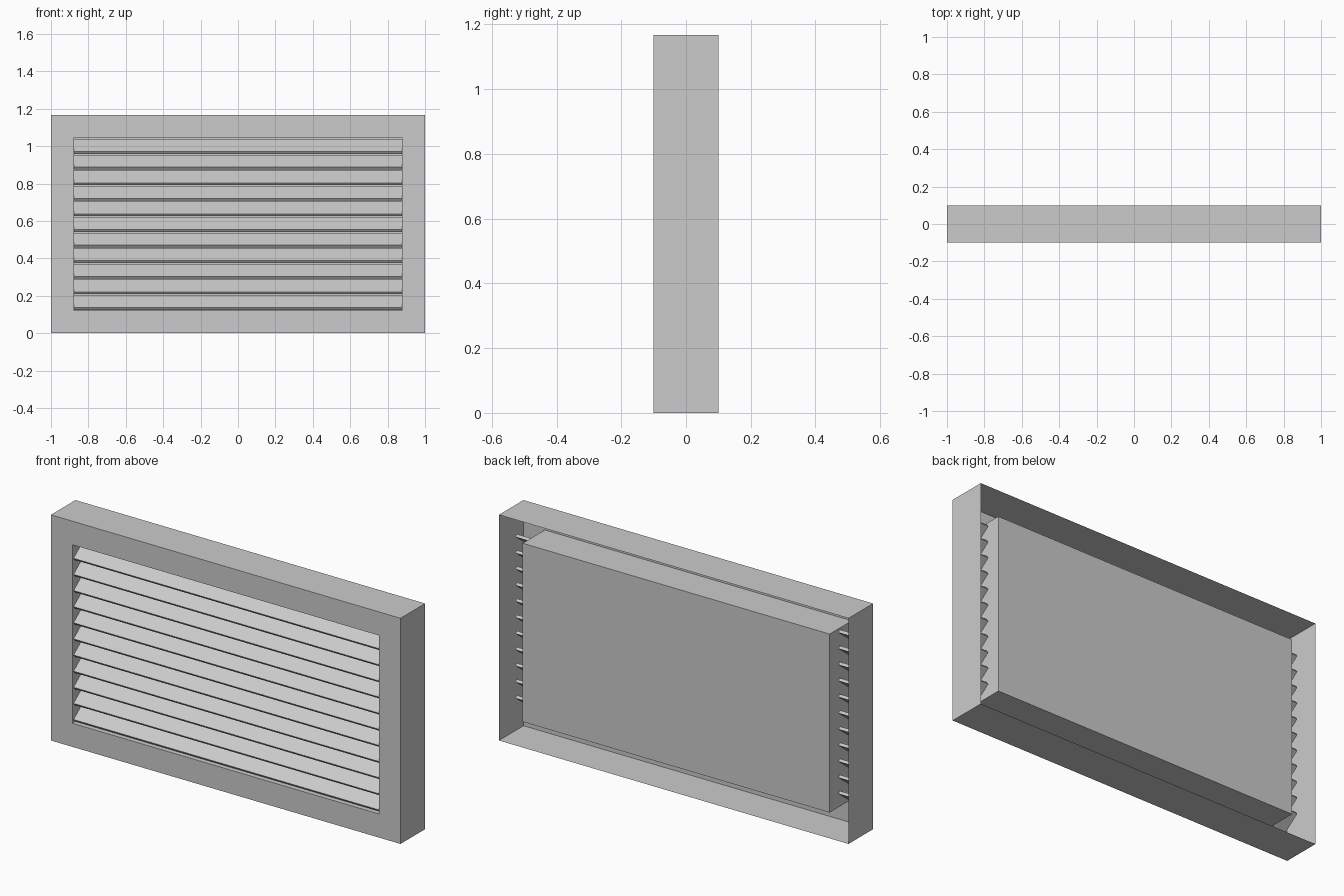
import bpy, bmesh, math
from mathutils import Matrix

if "Cube" in bpy.data.objects:
    bpy.data.objects.remove(bpy.data.objects["Cube"])

H = 1.167          # overall height
RIM = 0.122        # width of the face border
SLATS = 11


def finish(bm, name):
    mesh = bpy.data.meshes.new(name)
    bm.to_mesh(mesh)
    bm.free()
    ob = bpy.data.objects.new(name, mesh)
    bpy.context.collection.objects.link(ob)
    return ob


def rect(bm, inset, y):
    x, lo, hi = 1 - inset, inset, H - inset
    return [bm.verts.new(p) for p in ((-x, y, lo), (x, y, lo), (x, y, hi), (-x, y, hi))]


def bridge(bm, a, b):
    for i in range(4):
        j = (i + 1) % 4
        bm.faces.new((a[i], a[j], b[j], b[i]))


# Sheet housing: open-backed outer walls, front border, recessed pan with closed back
bm = bmesh.new()
rings = [rect(bm, 0, 0.1), rect(bm, 0, -0.1), rect(bm, RIM, -0.1), rect(bm, RIM, 0.08)]
for a, b in zip(rings, rings[1:]):
    bridge(bm, a, b)
bm.faces.new(rings[-1])
bm.normal_update()
front = [f for f in bm.faces if abs(f.calc_center_median().y + 0.1) < 1e-4]
if front[0].normal.y > 0:
    bmesh.ops.reverse_faces(bm, faces=bm.faces[:])
back = max(bm.faces, key=lambda f: f.calc_center_median().y)
if back.normal.y > 0:
    back.normal_flip()
finish(bm, "vent_housing")

# Tilted slats, low edge to the front, ends poking through the pan sides
length, thick, angle = 0.11, 0.015, math.radians(37)
half = (length * math.sin(angle) + thick * math.cos(angle)) / 2
z0, z1 = 0.125 + half, 1.037 - half
for i in range(SLATS):
    z = z0 + (z1 - z0) * i / (SLATS - 1)
    bm = bmesh.new()
    m = (Matrix.Translation((0, -0.041, z)) @ Matrix.Rotation(angle, 4, 'X')
         @ Matrix.Diagonal((1.94, length, thick, 1)))
    bmesh.ops.create_cube(bm, size=1, matrix=m)
    finish(bm, f"slat_{i + 1:02d}")
